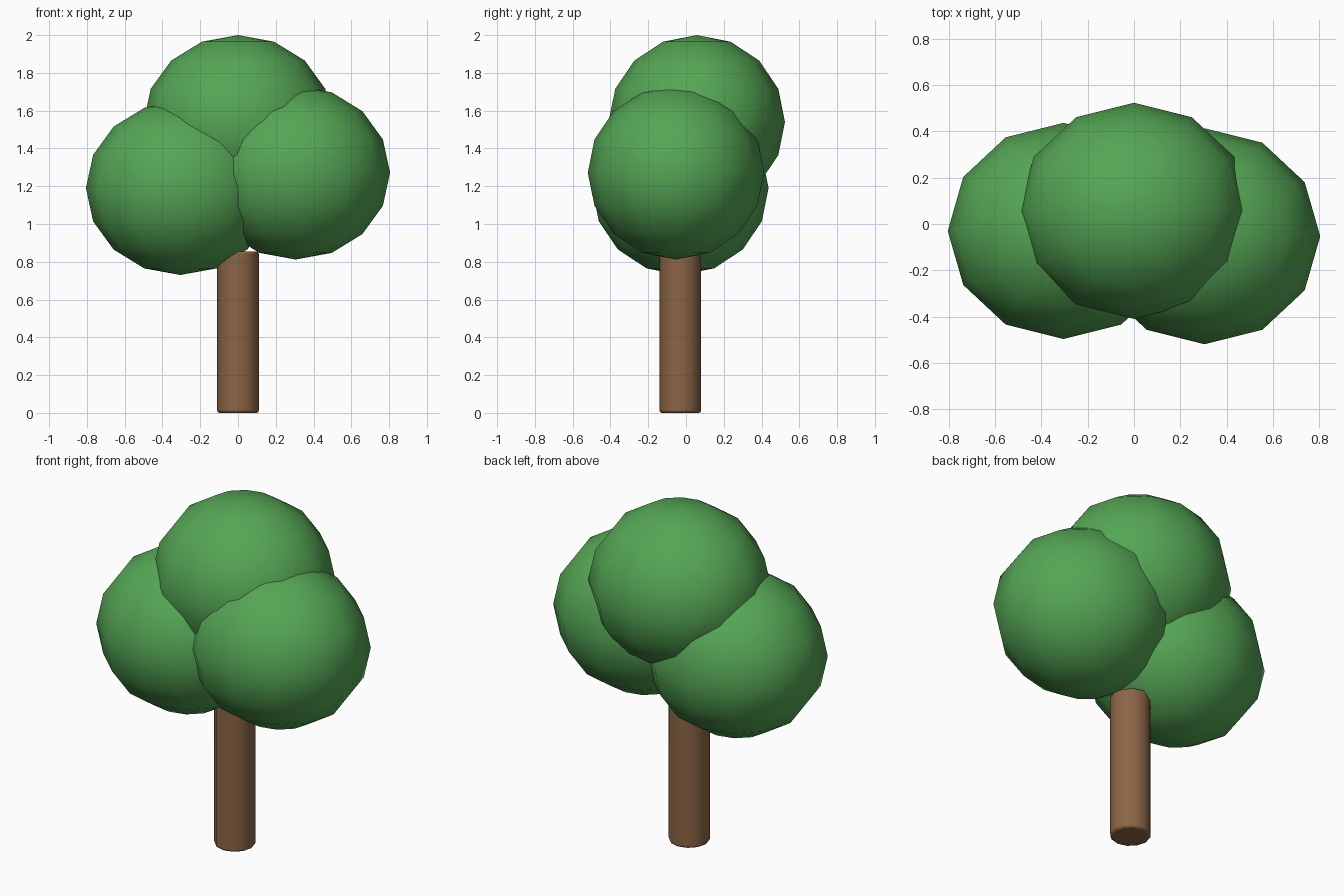
import bpy

if "Cube" in bpy.data.objects:
    bpy.data.objects.remove(bpy.data.objects["Cube"])


def material(name, color):
    mat = bpy.data.materials.new(name)
    mat.diffuse_color = (*color, 1)
    mat.use_nodes = True
    mat.node_tree.nodes["Principled BSDF"].inputs["Base Color"].default_value = mat.diffuse_color
    return mat


bark = material("bark", (0.26, 0.13, 0.06))
leaf = material("leaf", (0.09, 0.38, 0.09))

# Trunk: 12-sided cylinder with softened rims
TRUNK_TOP = 0.855
bpy.ops.mesh.primitive_cylinder_add(vertices=12, radius=0.11, depth=TRUNK_TOP,
                                    location=(0, -0.03, TRUNK_TOP / 2))
trunk = bpy.context.object
trunk.name = "trunk"
trunk.data.materials.append(bark)
bpy.ops.object.shade_smooth_by_angle(angle=0.8)
bevel = trunk.modifiers.new("rim_bevel", 'BEVEL')
bevel.width = 0.012
bevel.segments = 2
bevel.limit_method = 'ANGLE'
bevel.angle_limit = 1.0

# Foliage: three overlapping, slightly flattened low-poly balls
for name, centre in (("foliage_left", (-0.305, -0.03, 1.19)),
                     ("foliage_right", (0.305, -0.053, 1.272)),
                     ("foliage_top", (0, 0.057, 1.54))):
    bpy.ops.mesh.primitive_uv_sphere_add(segments=12, ring_count=8, radius=1,
                                         location=centre)
    ball = bpy.context.object
    ball.name = name
    ball.scale = (0.5, 0.467, 0.46)
    ball.data.materials.append(leaf)
    bpy.ops.object.shade_smooth()
